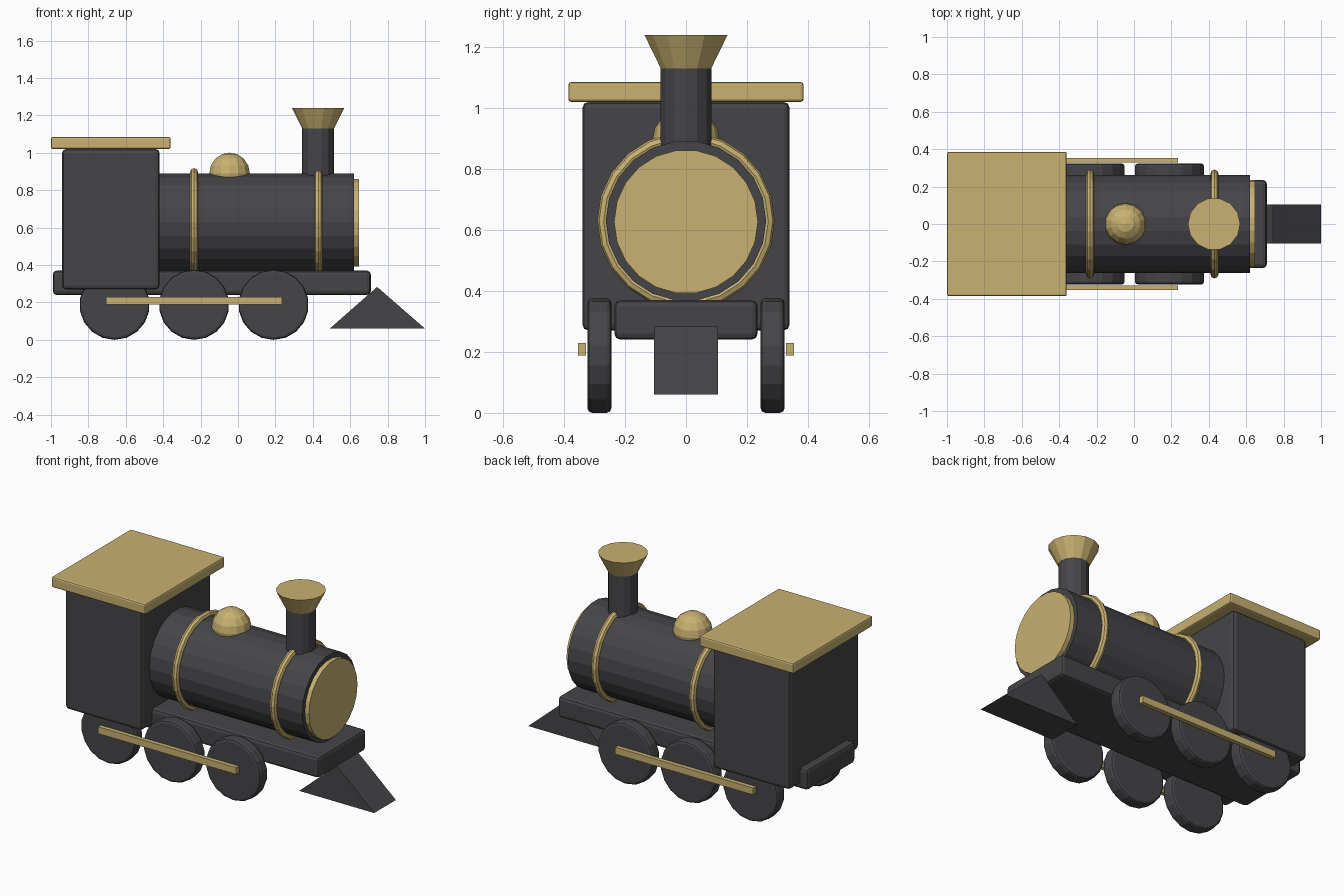
import bpy, bmesh, math
from mathutils import Matrix

if "Cube" in bpy.data.objects:
    bpy.data.objects.remove(bpy.data.objects["Cube"])


def material(name, rgb):
    m = bpy.data.materials.new(name)
    m.diffuse_color = (*rgb, 1.0)
    m.use_nodes = True
    m.node_tree.nodes["Principled BSDF"].inputs["Base Color"].default_value = m.diffuse_color
    return m


CHARCOAL = material("charcoal", (0.060, 0.058, 0.064))
BRASS = material("brass", (0.58, 0.44, 0.165))
TO_X = Matrix.Rotation(math.pi / 2, 4, 'Y')
TO_Y = Matrix.Rotation(math.pi / 2, 4, 'X')
SPIN = Matrix.Rotation(math.pi / 2, 4, 'Z')


def finish(bm, name, mat, bevel=0.0, segments=2):
    bmesh.ops.recalc_face_normals(bm, faces=bm.faces)
    mesh = bpy.data.meshes.new(name)
    bm.to_mesh(mesh)
    bm.free()
    mesh.materials.append(mat)
    ob = bpy.data.objects.new(name, mesh)
    bpy.context.collection.objects.link(ob)
    if bevel:
        mod = ob.modifiers.new("rounded_edges", 'BEVEL')
        mod.width = bevel
        mod.segments = segments
        mod.limit_method = 'ANGLE'
        mod.angle_limit = math.radians(40)
    return ob


def box(name, mat, x, y, z, bevel=0.0):
    bm = bmesh.new()
    spans = (x, y, z)
    size = [b - a for a, b in spans]
    mid = [(a + b) / 2 for a, b in spans]
    bmesh.ops.create_cube(bm, size=1, matrix=Matrix.Translation(mid) @ Matrix.Diagonal((*size, 1)))
    return finish(bm, name, mat, bevel)


def cone(name, mat, centre, r1, r2, depth, sides, turn, bevel=0.0):
    bm = bmesh.new()
    bmesh.ops.create_cone(bm, cap_ends=True, segments=sides, radius1=r1, radius2=r2,
                          depth=depth, matrix=Matrix.Translation(centre) @ turn)
    return finish(bm, name, mat, bevel)


def ring(name, mat, x, z, major, minor, sides, tube):
    # torus around the x axis
    bm = bmesh.new()
    loops = []
    for i in range(sides):
        a = 2 * math.pi * i / sides
        loop = []
        for j in range(tube):
            b = 2 * math.pi * j / tube
            r = major + minor * math.cos(b)
            loop.append(bm.verts.new((x + minor * math.sin(b), r * math.cos(a), z + r * math.sin(a))))
        loops.append(loop)
    for i in range(sides):
        p, q = loops[i], loops[(i + 1) % sides]
        for j in range(tube):
            k = (j + 1) % tube
            bm.faces.new((p[j], q[j], q[k], p[k]))
    return finish(bm, name, mat)


# Chassis, cab and roof
box("chassis", CHARCOAL, (-0.99, 0.71), (-0.235, 0.235), (0.24, 0.37), 0.02)
box("cab", CHARCOAL, (-0.94, -0.42), (-0.34, 0.34), (0.27, 1.02), 0.02)
box("roof", BRASS, (-1.0, -0.36), (-0.386, 0.386), (1.02, 1.085), 0.01)

# Boiler with front plate and bands
cone("boiler", CHARCOAL, (0.07, 0, 0.63), 0.263, 0.263, 1.10, 22, TO_X)
cone("boiler_front", BRASS, (0.625, 0, 0.627), 0.236, 0.236, 0.045, 22, TO_X)
for label, x in (("rear", -0.235), ("front", 0.43)):
    ring(label + "_boiler_band", BRASS, x, 0.63, 0.27, 0.021, 22, 8)

# Chimney and its flared top
cone("chimney", CHARCOAL, (0.428, 0, 0.98), 0.085, 0.085, 0.30, 14, SPIN)
cone("chimney_flare", BRASS, (0.428, 0, 1.185), 0.085, 0.14, 0.11, 14, SPIN)

# Steam dome
bm = bmesh.new()
bmesh.ops.create_uvsphere(bm, u_segments=14, v_segments=8, radius=0.111,
                          matrix=Matrix.Translation((-0.045, 0, 0.89)))
finish(bm, "steam_dome", BRASS)

# Wheels and coupling rods on both sides
for side, s in (("left", 1), ("right", -1)):
    for label, x in (("rear", -0.66), ("middle", -0.235), ("front", 0.19)):
        cone(f"{label}_{side}_wheel", CHARCOAL, (x, s * 0.284, 0.188),
             0.188, 0.188, 0.078, 18, TO_Y, 0.015)
    box(f"{side}_coupling_rod", BRASS, (-0.705, 0.235),
        tuple(sorted((s * 0.328, s * 0.354))), (0.188, 0.23))

# Wedge-shaped track guard
bm = bmesh.new()
profile = [(0.49, 0.06), (1.0, 0.06), (0.744, 0.283)]
near = [bm.verts.new((x, -0.105, z)) for x, z in profile]
far = [bm.verts.new((x, 0.105, z)) for x, z in profile]
bm.faces.new(near)
bm.faces.new(far[::-1])
for i in range(3):
    j = (i + 1) % 3
    bm.faces.new((near[i], far[i], far[j], near[j]))
finish(bm, "track_guard", CHARCOAL)
